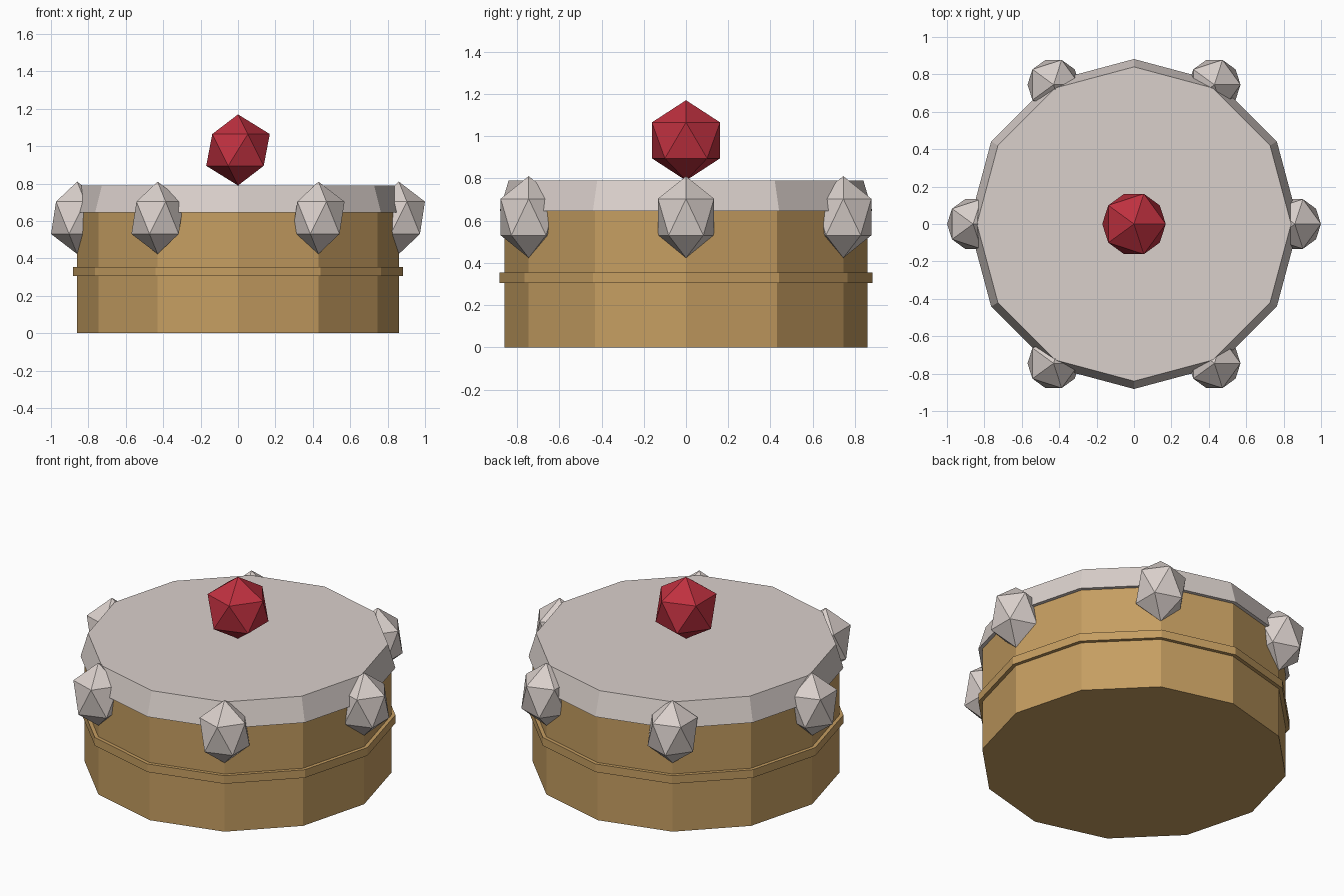
import bpy
import math

cube = bpy.data.objects.get("Cube")
if cube:
    bpy.data.objects.remove(cube, do_unlink=True)


def make_material(name, rgb):
    mat = bpy.data.materials.new(name)
    mat.use_nodes = True
    color = (*rgb, 1.0)
    mat.diffuse_color = color
    mat.node_tree.nodes["Principled BSDF"].inputs["Base Color"].default_value = color
    return mat


gold = make_material("warm gold", (0.56, 0.34, 0.12))
stone = make_material("pale stone", (0.70, 0.63, 0.60))
ruby = make_material("ruby red", (0.52, 0.03, 0.05))


def drum(name, bottom, top, r_bottom, r_top, mat):
    """Flat-sided twelve-cornered drum with a corner facing the front."""
    bpy.ops.mesh.primitive_cone_add(
        vertices=12, radius1=r_bottom, radius2=r_top, depth=top - bottom,
        location=(0, 0, (bottom + top) / 2))
    obj = bpy.context.object
    obj.name = name
    obj.data.materials.append(mat)
    return obj


def gem(name, radius, location, stretch, mat):
    """Twenty-faced gem standing on a point."""
    bpy.ops.mesh.primitive_ico_sphere_add(subdivisions=1, radius=radius, location=location)
    obj = bpy.context.object
    obj.name = name
    obj.scale.z = stretch
    obj.data.materials.append(mat)
    return obj


# Box body, raised band and tapered lid
drum("box_body", 0, 0.65, 0.86, 0.86, gold)
drum("box_band", 0.305, 0.355, 0.882, 0.882, gold)
drum("box_lid", 0.645, 0.79, 0.882, 0.84, stone)

# Six studs on alternate corners of the rim
for i in range(6):
    angle = math.radians(60 * i)
    place = (0.86 * math.cos(angle), 0.86 * math.sin(angle), 0.617)
    gem(f"rim_stud_{i + 1}", 0.156, place, 1.24, stone)

# Knob on the lid
gem("lid_knob", 0.19, (0, 0, 0.98), 1, ruby)
